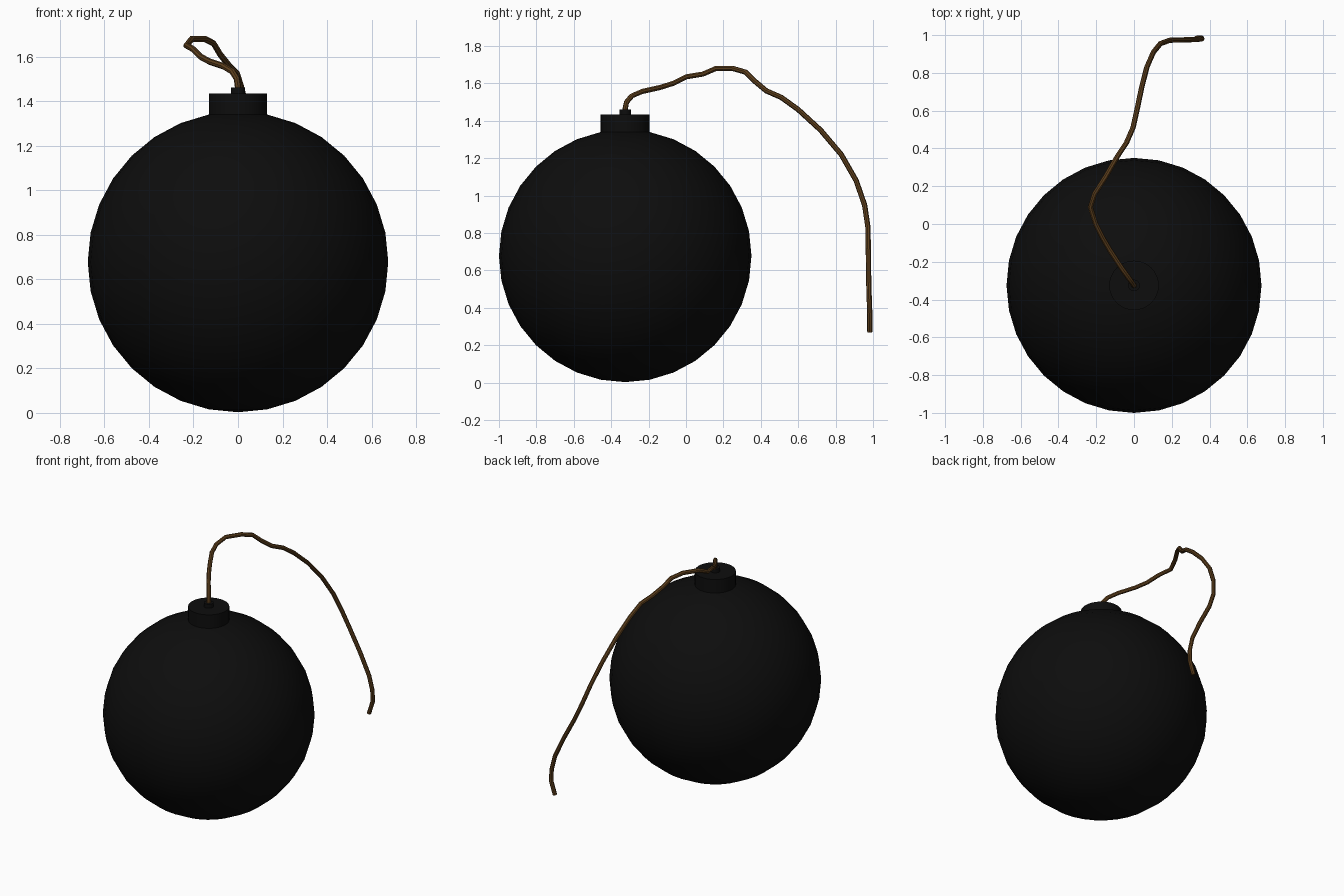
import bpy
from math import radians

if "Cube" in bpy.data.objects:
    bpy.data.objects.remove(bpy.data.objects["Cube"])


def material(name, rgb):
    m = bpy.data.materials.new(name)
    m.diffuse_color = (*rgb, 1)
    m.use_nodes = True
    m.node_tree.nodes["Principled BSDF"].inputs["Base Color"].default_value = m.diffuse_color
    return m


BLACK = material("black_iron", (0.004, 0.004, 0.004))
BROWN = material("brown_cord", (0.11, 0.05, 0.012))
Y = -0.325  # centre of the body along y


def finish(name, mat):
    ob = bpy.context.object
    ob.name = name
    ob.data.materials.append(mat)
    bpy.ops.object.shade_smooth_by_angle(angle=radians(40))
    return ob


def cylinder(name, radius, z0, z1, sides):
    bpy.ops.mesh.primitive_cylinder_add(vertices=sides, radius=radius, depth=z1 - z0,
                                        location=(0, Y, (z0 + z1) / 2))
    return finish(name, BLACK)


# Round body
bpy.ops.mesh.primitive_uv_sphere_add(segments=32, ring_count=16, radius=0.675,
                                     location=(0, Y, 0.678))
finish("body", BLACK)

# Neck and fuse socket
cylinder("neck", 0.131, 1.30, 1.435, 32)
cylinder("fuse_socket", 0.031, 1.42, 1.462, 16)

# Drooping fuse cord
path = [
    (0, Y, 1.43), (0, -0.325, 1.465), (-0.005, -0.318, 1.50), (-0.025, -0.29, 1.533),
    (-0.065, -0.235, 1.557), (-0.127, -0.14, 1.578), (-0.168, -0.07, 1.60),
    (-0.203, 0.0, 1.635), (-0.231, 0.09, 1.65), (-0.208, 0.16, 1.68),
    (-0.15, 0.25, 1.68), (-0.11, 0.32, 1.66), (-0.08, 0.37, 1.61),
    (-0.04, 0.43, 1.56), (-0.005, 0.51, 1.525), (0.015, 0.60, 1.46),
    (0.04, 0.72, 1.35), (0.068, 0.83, 1.22), (0.103, 0.91, 1.08),
    (0.14, 0.955, 0.95), (0.19, 0.973, 0.83), (0.27, 0.975, 0.68),
    (0.335, 0.977, 0.54), (0.359, 0.98, 0.44), (0.359, 0.983, 0.36), (0.33, 0.983, 0.272),
]
curve = bpy.data.curves.new("fuse", "CURVE")
curve.dimensions = "3D"
curve.bevel_depth = 0.0142
curve.bevel_resolution = 2
curve.use_fill_caps = True
spline = curve.splines.new("POLY")
spline.points.add(len(path) - 1)
for point, co in zip(spline.points, path):
    point.co = (*co, 1)
fuse = bpy.data.objects.new("fuse", curve)
bpy.context.collection.objects.link(fuse)
bpy.ops.object.select_all(action="DESELECT")
fuse.select_set(True)
bpy.context.view_layer.objects.active = fuse
bpy.ops.object.convert(target="MESH")
finish("fuse", BROWN)
